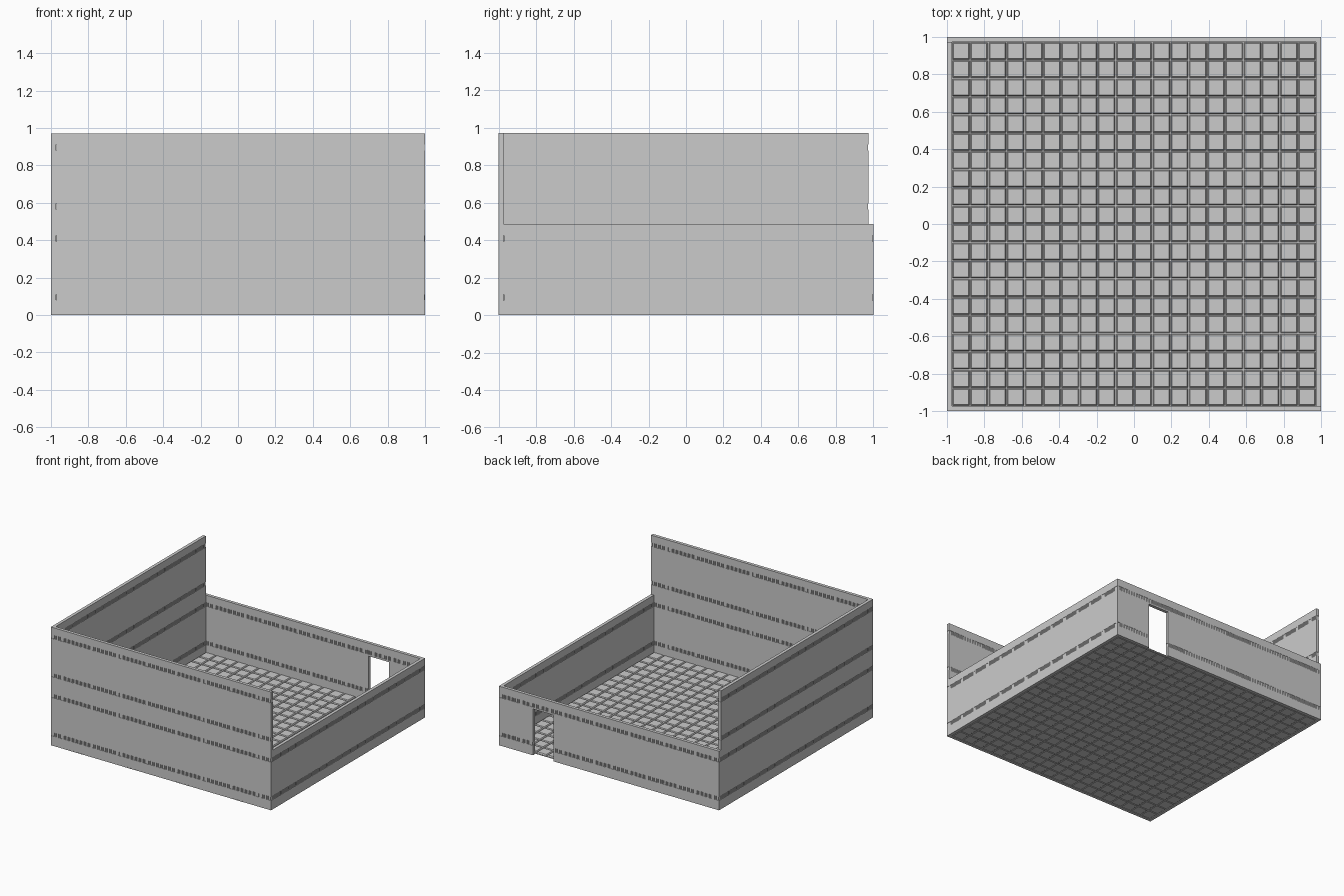
import bpy, bmesh, math
from mathutils import Matrix, Vector

if "Cube" in bpy.data.objects:
    bpy.data.objects.remove(bpy.data.objects["Cube"])

T = 0.026            # wall thickness
H = 0.4855           # height of one wall panel
IN = 1 - T           # inner face of walls
GROOVE = 0.004       # depth of the ribbed strips
BANDS = [(0.079, 0.11), (0.394, 0.425)]
DOOR = (-0.69, -0.505, 0.38)   # local x range and height


def box(bm, x0, x1, y0, y1, z0, z1):
    m = Matrix.Translation(((x0 + x1) / 2, (y0 + y1) / 2, (z0 + z1) / 2)) @ \
        Matrix.Diagonal((x1 - x0, y1 - y0, z1 - z0, 1))
    bmesh.ops.create_cube(bm, size=1, matrix=m)


def finish(bm, name, turns=0):
    bm.transform(Matrix.Rotation(turns * math.pi / 2, 4, 'Z'))
    mesh = bpy.data.meshes.new(name)
    bm.to_mesh(mesh)
    bm.free()
    ob = bpy.data.objects.new(name, mesh)
    bpy.context.collection.objects.link(ob)
    return ob


def ribbed_strip(bm, x0, x1, z0, z1):
    # recessed core with small upright ribs showing on both faces
    box(bm, x0 + GROOVE, x1 - GROOVE, -1 + GROOVE, -IN - GROOVE, z0, z1)
    n = max(1, round((x1 - x0) / 0.0122))
    p = (x1 - x0) / n
    for i in range(n):
        c = x0 + (i + 0.5) * p
        box(bm, c - p / 4, c + p / 4, -1, -IN, z0, z1)


def section(bm, x0, x1, base, z_start=0.0):
    # plain plates alternating with ribbed strips
    z = z_start
    for a, b in BANDS:
        if a < z:
            continue
        box(bm, x0, x1, -1, -IN, base + z, base + a)
        ribbed_strip(bm, x0, x1, base + a, base + b)
        z = b
    box(bm, x0, x1, -1, -IN, base + z, base + H)


def wall(name, turns, levels, door=False):
    for lv in range(levels):
        bm = bmesh.new()
        if door:
            section(bm, -IN, DOOR[0], 0)
            section(bm, DOOR[1], 1, 0)
            section(bm, DOOR[0], DOOR[1], 0, DOOR[2])
        else:
            section(bm, -IN, 1, lv * H)
        finish(bm, f"{name}_{'lower' if lv == 0 else 'upper'}", turns)


# Walls, arranged as a pinwheel
wall("front_wall", 0, 2)
wall("right_wall", 1, 1)
wall("back_wall", 2, 1, door=True)
wall("left_wall", 3, 2)

# Floor slab
bm = bmesh.new()
box(bm, -IN, IN, -IN, IN, 0.004, 0.012)
finish(bm, "floor_slab")


# Floor tiles: bevelled plates on the top and the underside of the slab
def tiles(name, z_base, z_face):
    bm = bmesh.new()
    n, pitch = 20, 2 * IN / 20
    for i in range(n):
        for j in range(n):
            cx, cy = -IN + (i + 0.5) * pitch, -IN + (j + 0.5) * pitch
            rings = []
            for half, z in ((0.0455, z_base), (0.0405, z_face)):
                rings.append([bm.verts.new((cx + sx * half, cy + sy * half, z))
                              for sx, sy in ((-1, -1), (1, -1), (1, 1), (-1, 1))])
            low, high = rings
            bm.faces.new(high)
            for k in range(4):
                bm.faces.new((low[k], low[(k + 1) % 4], high[(k + 1) % 4], high[k]))
    bmesh.ops.recalc_face_normals(bm, faces=bm.faces)
    if z_face < z_base:
        for f in bm.faces:
            if f.normal.z > 0.1:
                f.normal_flip()
    else:
        for f in bm.faces:
            if f.normal.z < -0.1:
                f.normal_flip()
    return finish(bm, name)


tiles("floor_tiles_top", 0.012, 0.02)
tiles("floor_tiles_under", 0.004, 0.0)

# Thin clips along the foot of the front wall
bm = bmesh.new()
for i in range(4):
    c = -0.775 + i * 0.486
    box(bm, c - 0.062, c + 0.062, -1.001, -IN, 0, 0.005)
finish(bm, "foot_clips")
